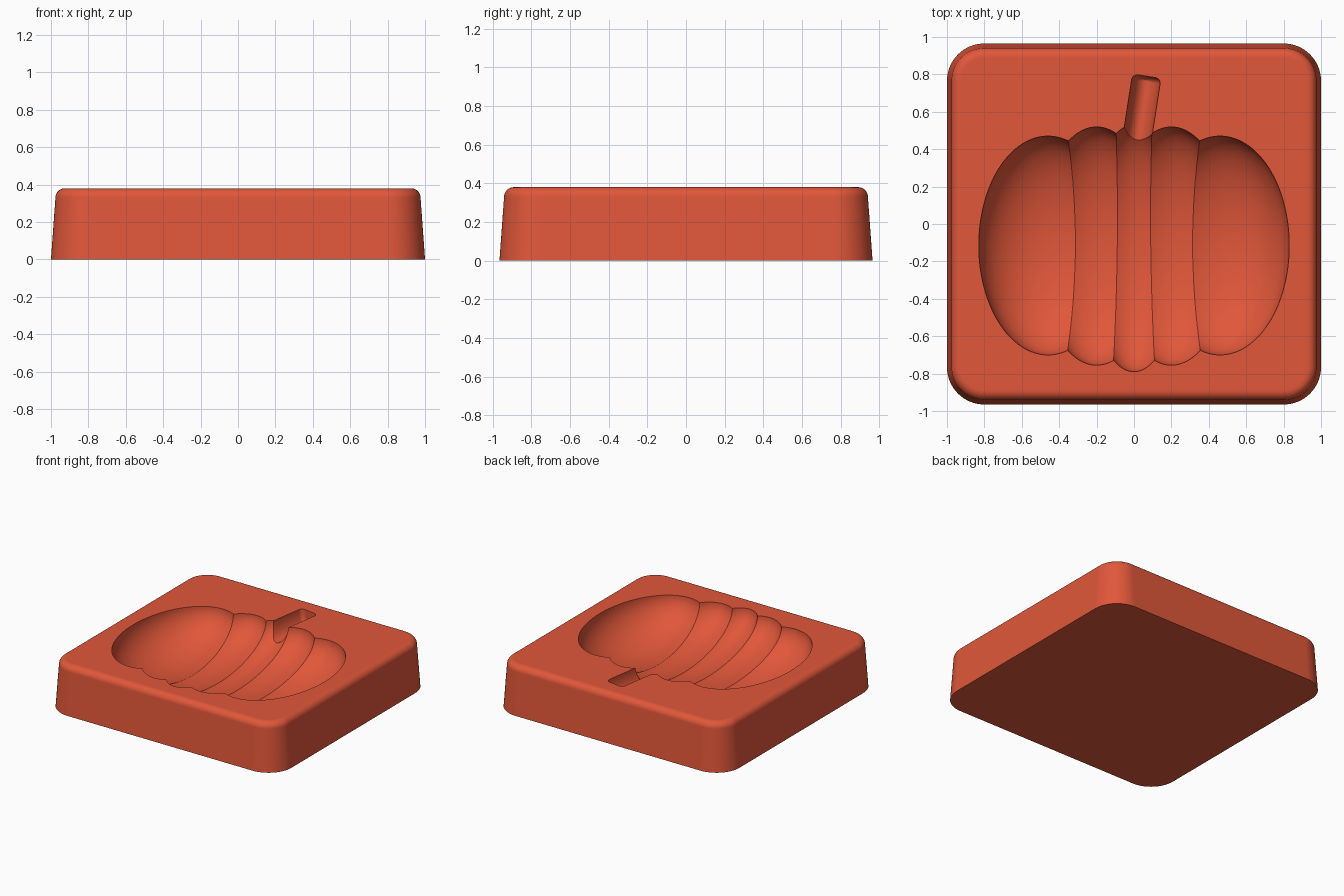
import bpy
import bmesh
import math
from mathutils import Matrix, Vector

if "Cube" in bpy.data.objects:
    bpy.data.objects.remove(bpy.data.objects["Cube"], do_unlink=True)

TOP = 0.38
HALF_X, HALF_Y, CORNER = 1.0, 0.965, 0.2

clay = bpy.data.materials.new("terracotta red")
clay.use_nodes = True
colour = (0.75, 0.095, 0.042, 1)
clay.diffuse_color = colour
clay.node_tree.nodes["Principled BSDF"].inputs["Base Color"].default_value = colour


def make_object(name, bm):
    bmesh.ops.recalc_face_normals(bm, faces=bm.faces)
    mesh = bpy.data.meshes.new(name)
    bm.to_mesh(mesh)
    bm.free()
    mesh.materials.append(clay)
    obj = bpy.data.objects.new(name, mesh)
    bpy.context.collection.objects.link(obj)
    return obj


def outline(inset, z, steps=16):
    """Rounded rectangle loop, drawn in by the inset."""
    radius = CORNER - inset
    points = []
    for corner, (sx, sy) in enumerate(((1, 1), (-1, 1), (-1, -1), (1, -1))):
        for i in range(steps + 1):
            a = math.pi / 2 * (corner + i / steps)
            points.append(Vector((sx * (HALF_X - CORNER) + radius * math.cos(a),
                                  sy * (HALF_Y - CORNER) + radius * math.sin(a), z)))
    return points


# Block: drafted sides, rounded top edge, flat top and bottom
fillet, draft = 0.05, 0.024
profile = [(0, 0)]
for i in range(11):
    a = math.pi / 2 * i / 10
    profile.append((draft + fillet * (1 - math.cos(a)), TOP - fillet * (1 - math.sin(a))))
profile.append((draft + fillet + 0.01, TOP))

bm = bmesh.new()
rings = [[bm.verts.new(p) for p in outline(inset, z)] for inset, z in profile]
for low, high in zip(rings, rings[1:]):
    for i in range(len(low)):
        j = (i + 1) % len(low)
        bm.faces.new((low[i], low[j], high[j], high[i]))
bm.faces.new(rings[0])
bm.faces.new(rings[-1])
block = make_object("pumpkin_mould_block", bm)


# Pumpkin cavity lobes: ellipsoids with their poles at front and back
def lobe(name, x, y, rx, ry, rz):
    bm = bmesh.new()
    bmesh.ops.create_uvsphere(bm, u_segments=96, v_segments=56, radius=1)
    place = (Matrix.Translation((x, y, TOP + 0.0007))
             @ Matrix.Diagonal((rx, ry, rz, 1))
             @ Matrix.Rotation(math.pi / 2, 4, "X"))
    bmesh.ops.transform(bm, matrix=place, verts=bm.verts)
    return make_object(name, bm)


cutters = [lobe("centre_lobe_cutter", 0, -0.13, 0.26, 0.66, 0.275)]
for side, s in (("left", 1), ("right", -1)):
    cutters.append(lobe(side + "_middle_lobe_cutter", s * 0.2, -0.118, 0.32, 0.637, 0.275))
    cutters.append(lobe(side + "_outer_lobe_cutter", s * 0.46, -0.115, 0.37, 0.585, 0.28))

# Stem slot: leaning elliptical rod with a softened far end
bm = bmesh.new()
start, end = Vector((0, 0.35, TOP + 0.0005)), Vector((0.068, 0.79, TOP + 0.0005))
along = (end - start).normalized()
across = Vector((along.y, -along.x, 0))
soft = 0.03
sections = [(start, 1)]
for i in range(6):
    a = math.pi / 2 * i / 5
    sections.append((end - along * soft * (1 - math.sin(a)), 1 - 0.4 * (1 - math.cos(a))))
rings = []
for centre, size in sections:
    rings.append([bm.verts.new(centre + across * 0.077 * size * math.cos(t)
                               + Vector((0, 0, 0.13 * size * math.sin(t))))
                  for t in (math.tau * k / 40 for k in range(40))])
for low, high in zip(rings, rings[1:]):
    for i in range(40):
        j = (i + 1) % 40
        bm.faces.new((low[i], low[j], high[j], high[i]))
bm.faces.new(rings[0])
bm.faces.new(rings[-1])
cutters.append(make_object("stem_cutter", bm))

# Carve the cavity
bpy.ops.object.select_all(action="DESELECT")
block.select_set(True)
bpy.context.view_layer.objects.active = block
for cutter in cutters:
    mod = block.modifiers.new("carve", "BOOLEAN")
    mod.operation = "DIFFERENCE"
    mod.solver = "EXACT"
    mod.object = cutter
    bpy.ops.object.modifier_apply(modifier=mod.name)
    bpy.data.objects.remove(cutter, do_unlink=True)

# Smooth shading with crisp rims
bpy.ops.object.shade_smooth_by_angle(angle=math.radians(25))
weighted = block.modifiers.new("weighted_normals", "WEIGHTED_NORMAL")
weighted.keep_sharp = True
